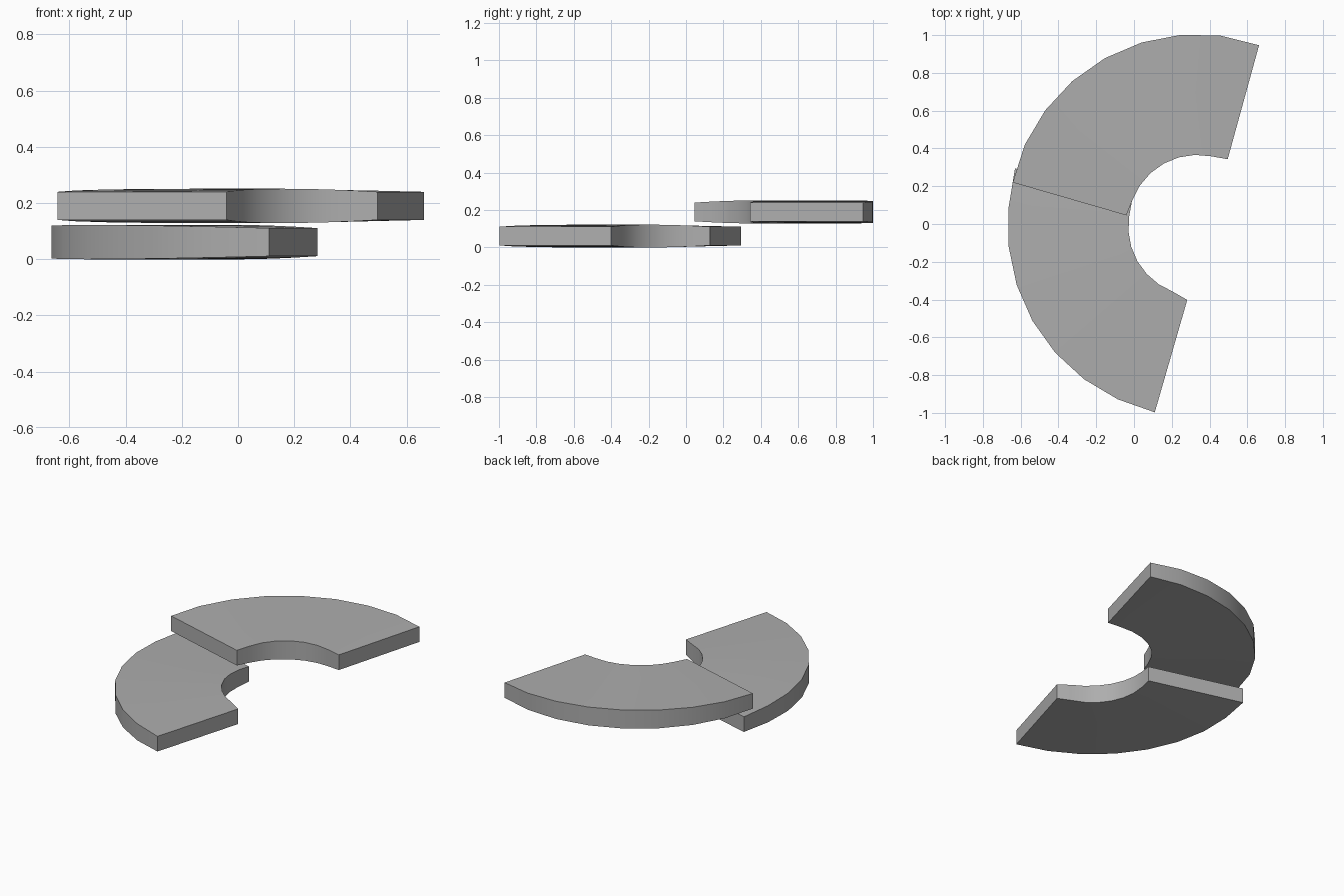
import bpy, bmesh, math

if "Cube" in bpy.data.objects:
    bpy.data.objects.remove(bpy.data.objects["Cube"])

grey = bpy.data.materials.new("light grey")
grey.diffuse_color = (0.42, 0.42, 0.42, 1)
grey.use_nodes = True
grey.node_tree.nodes["Principled BSDF"].inputs["Base Color"].default_value = grey.diffuse_color

N = 8          # segments along each arc
CROWN = 0.011  # the slab thins by this much at both ends


def arc(centre, radius, first, last):
    """Arc between two end corners given as plan points, evenly split by angle."""
    a0 = math.atan2(first[1] - centre[1], first[0] - centre[0]) % (2 * math.pi)
    a1 = math.atan2(last[1] - centre[1], last[0] - centre[0]) % (2 * math.pi)
    pts = [first]
    for i in range(1, N):
        a = a0 + (a1 - a0) * i / N
        pts.append((centre[0] + radius * math.cos(a), centre[1] + radius * math.sin(a)))
    return pts + [last]


def tread(name, centre, outer_ends, inner_ends, z0, z1):
    """Quarter-ring slab, slightly thinner towards its straight ends."""
    outer = arc(centre, 1.005, *outer_ends)
    inner = arc(centre, 0.366, *inner_ends)
    bm = bmesh.new()
    loops = []
    for i, (o, n) in enumerate(zip(outer, inner)):
        d = CROWN * (2 * i / N - 1) ** 2
        loops.append([bm.verts.new((p[0], p[1], z)) for p, z in
                      ((o, z0 + d), (n, z0 + d), (n, z1 - d), (o, z1 - d))])
    for a, b in zip(loops, loops[1:]):
        for k in range(4):
            bm.faces.new((a[k], a[(k + 1) % 4], b[(k + 1) % 4], b[k]))
    bm.faces.new(loops[0])
    bm.faces.new(loops[-1])
    bmesh.ops.recalc_face_normals(bm, faces=bm.faces)
    mesh = bpy.data.meshes.new(name)
    bm.to_mesh(mesh)
    bm.free()
    mesh.materials.append(grey)
    ob = bpy.data.objects.new(name, mesh)
    bpy.context.collection.objects.link(ob)
    bpy.ops.object.select_all(action='DESELECT')
    ob.select_set(True)
    bpy.context.view_layer.objects.active = ob
    bpy.ops.object.shade_smooth_by_angle(angle=math.radians(30))


# Lower and upper curved treads, the upper turned a quarter and raised
tread("lower_tread", (0.336, -0.016),
      ((-0.63, 0.295), (0.11, -0.997)), ((-0.01, 0.127), (0.282, -0.402)), 0.0, 0.122)
tread("upper_tread", (0.335, 0.0),
      ((0.662, 0.946), (-0.642, 0.22)), ((0.496, 0.343), (-0.041, 0.046)), 0.129, 0.251)
